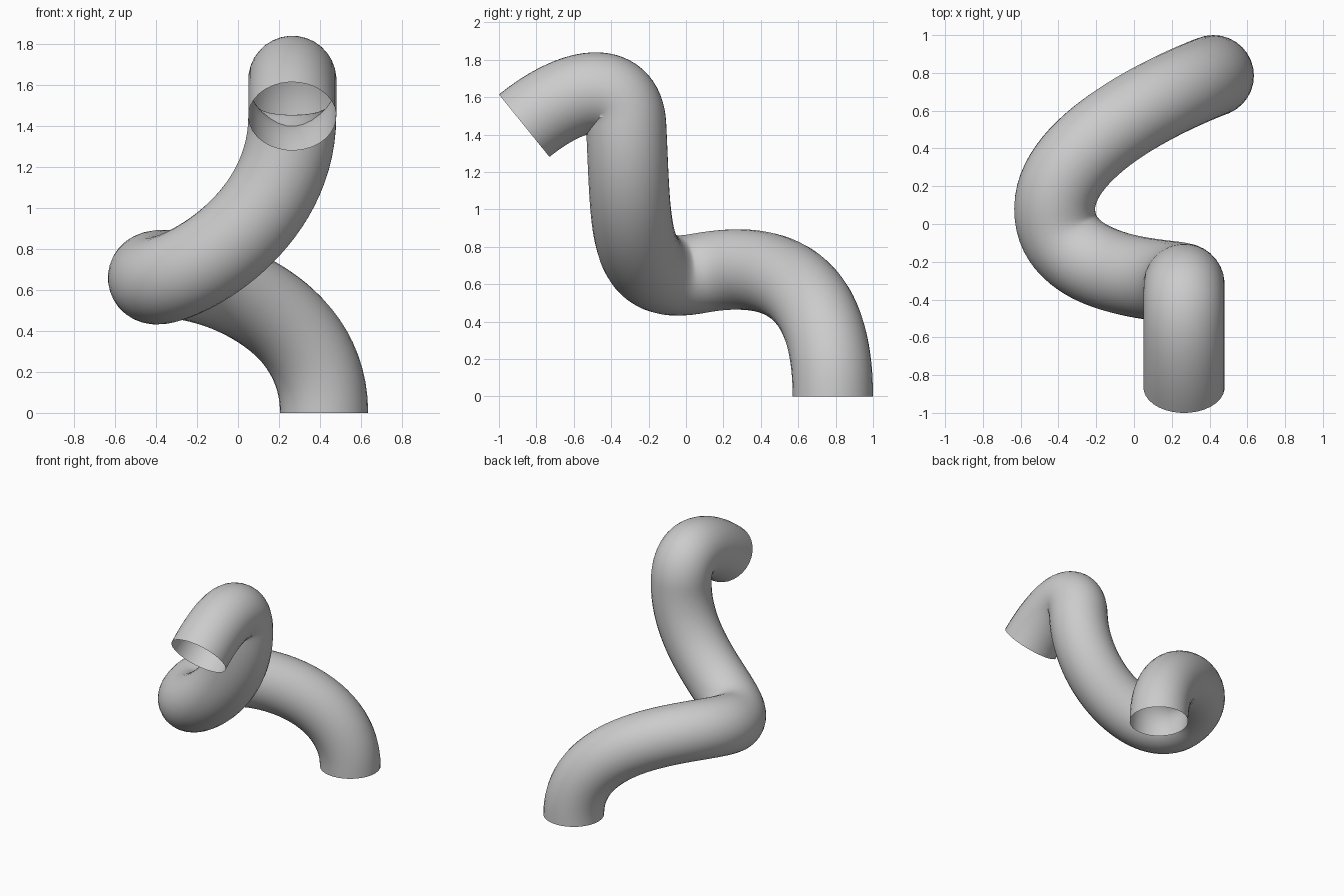
import bpy

if "Cube" in bpy.data.objects:
    bpy.data.objects.remove(bpy.data.objects["Cube"])

RADIUS = 0.215

# Centre line: (left handle, point, right handle) for each bezier knot
knots = [
    ((0.42, 0.785, -0.3), (0.42, 0.785, 0.0), (0.42, 0.785, 0.62)),
    ((-0.42, 0.48, 0.73), (-0.42, 0.08, 0.66), (-0.42, -0.32, 0.58)),
    ((0.265, -0.29, 0.85), (0.265, -0.32, 1.45), (0.265, -0.333, 1.71)),
    ((0.265, -0.608, 1.655), (0.265, -0.865, 1.447), (0.265, -1.02, 1.32)),
]

curve = bpy.data.curves.new("tube_path", "CURVE")
curve.dimensions = "3D"
curve.resolution_u = 32
curve.bevel_depth = RADIUS
curve.bevel_resolution = 14
curve.fill_mode = "FULL"
curve.use_fill_caps = False  # both ends stay open

spline = curve.splines.new("BEZIER")
spline.bezier_points.add(len(knots) - 1)
for bp, (left, co, right) in zip(spline.bezier_points, knots):
    bp.handle_left_type = bp.handle_right_type = "FREE"
    bp.handle_left, bp.co, bp.handle_right = left, co, right

# Turn the swept path into a smooth open tube mesh
path = bpy.data.objects.new("tube_path", curve)
bpy.context.collection.objects.link(path)
bpy.context.view_layer.update()
mesh = bpy.data.meshes.new_from_object(path.evaluated_get(bpy.context.evaluated_depsgraph_get()))
bpy.data.objects.remove(path)

tube = bpy.data.objects.new("bent_tube", mesh)
bpy.context.collection.objects.link(tube)
for face in mesh.polygons:
    face.use_smooth = True

grey = bpy.data.materials.new("plain_grey")
grey.diffuse_color = (0.6, 0.6, 0.6, 1)
grey.use_nodes = True
grey.node_tree.nodes["Principled BSDF"].inputs["Base Color"].default_value = grey.diffuse_color
mesh.materials.clear()
mesh.materials.append(grey)
